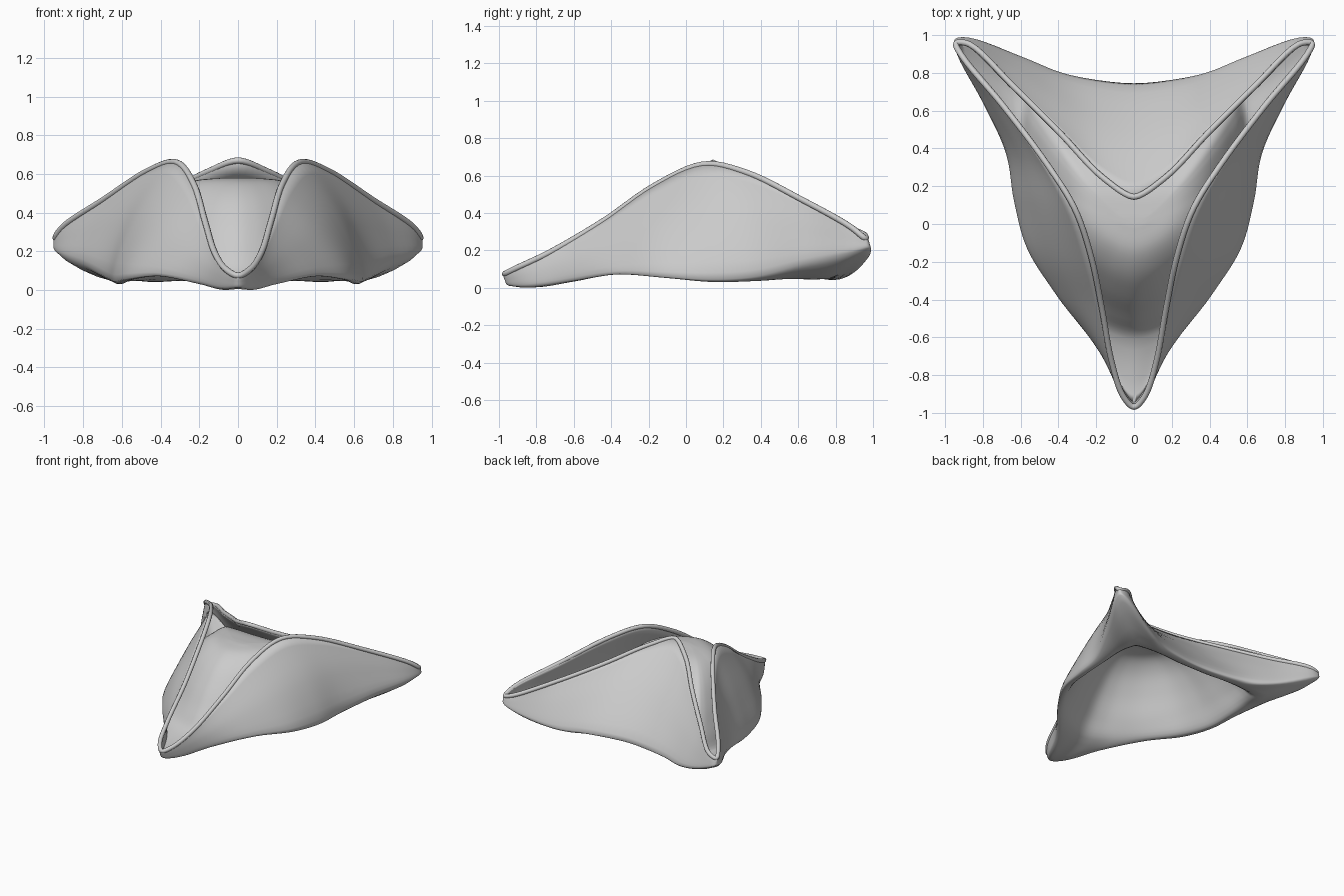
import bpy
from mathutils import Vector as V

if "Cube" in bpy.data.objects:
    bpy.data.objects.remove(bpy.data.objects["Cube"])

# Right-hand half outlines, front corner -> side -> rear corner -> back centre
RIM = [(0, -.98, .075), (.06, -.92, .105), (.12, -.74, .19), (.175, -.45, .36), (.235, -.18, .545),
       (.33, .09, .66), (.47, .32, .62), (.70, .63, .47), (.915, .89, .325), (.95, .965, .265),
       (.88, .96, .285), (.65, .74, .375), (.40, .49, .49), (.17, .25, .61), (0, .155, .67)]
FOLD = [(0, -.95, .012), (.07, -.88, .008), (.19, -.66, .035), (.42, -.36, .075), (.57, -.12, .06),
        (.635, .13, .045), (.67, .37, .06), (.79, .63, .13), (.93, .89, .19), (.945, .975, .21),
        (.87, .985, .18), (.58, .88, .08), (.38, .80, .065), (.18, .76, .06), (0, .745, .06)]
OPENING = [(0, -.60, .06), (.11, -.57, .06), (.22, -.5, .07), (.38, -.35, .08), (.53, -.1, .06),
           (.59, .15, .035), (.60, .38, .04), (.60, .55, .05), (.59, .65, .045), (.57, .70, .045),
           (.50, .71, .05), (.38, .71, .055), (.27, .70, .06), (.14, .69, .06), (0, .69, .06)]
# Crown profile: (scale of head opening, height)
CROWN = [(.88, .18), (.74, .34), (.58, .47), (.40, .54), (.16, .558), (.01, .56)]


def catmull(p0, p1, p2, p3, u):
    """Centripetal spline between p1 and p2."""
    d = lambda a, b: max((b - a).length, 1e-5) ** .5
    t1 = d(p0, p1)
    t2 = t1 + d(p1, p2)
    t3 = t2 + d(p2, p3)
    t = t1 + u * (t2 - t1)
    mix = lambda a, b, ta, tb: a.lerp(b, (t - ta) / (tb - ta))
    a1, a2, a3 = mix(p0, p1, 0, t1), mix(p1, p2, t1, t2), mix(p2, p3, t2, t3)
    return mix(mix(a1, a2, 0, t2), mix(a2, a3, t1, t3), t1, t2)


def smooth(pts, n, closed):
    out, m = [], len(pts)
    for i in range(m if closed else m - 1):
        if closed:
            q = [pts[(i + k) % m] for k in (-1, 0, 1, 2)]
        else:
            q = [pts[i - 1] if i else pts[0] * 2 - pts[1], pts[i], pts[i + 1],
                 pts[i + 2] if i + 2 < m else pts[-1] * 2 - pts[-2]]
        out += [catmull(*q, k / n) for k in range(n)]
    return out if closed else out + [pts[-1].copy()]


def loop(half):
    """Mirror a half outline into a closed smooth loop."""
    left = [(-x, y, z) for x, y, z in half[-2:0:-1]]
    return smooth([V(p) for p in half + left], 6, True)


rim, fold, opening = loop(RIM), loop(FOLD), loop(OPENING)

# One cross-section per column: rim, flap, fold, head opening, crown
columns = []
for r, f, o in zip(rim, fold, opening):
    out = V((f.x, f.y - .1, 0)).normalized()
    mid = r.lerp(f, .5) + out * .08 * max(r.z - f.z, 0)
    sec = [r, mid, f, o]
    for s, z in CROWN:
        sec.append(V((o.x * s, .1 - .1 * (1 - s) + (o.y - .1) * s ** 1.5, z)))
    columns.append(smooth(sec, 5, False))

n, m = len(columns), len(columns[0])
verts = [v for c in columns for v in c]
faces = []
for i in range(n):
    k = (i + 1) % n
    for j in range(m - 1):
        faces.append((i * m + j, i * m + j + 1, k * m + j + 1, k * m + j))
faces.append([i * m + m - 1 for i in range(n)][::-1])

# Hat body: folded brim and crown in one thickened sheet
mesh = bpy.data.meshes.new("hat_body")
mesh.from_pydata(verts, [], faces)
hat = bpy.data.objects.new("hat_body", mesh)
bpy.context.collection.objects.link(hat)
mesh.shade_smooth()
sol = hat.modifiers.new("thickness", 'SOLIDIFY')
sol.thickness = .02
sol.offset = -1

# Rolled bead along the brim edge, set slightly inside the flap
cu = bpy.data.curves.new("brim_bead", 'CURVE')
cu.dimensions = '3D'
cu.bevel_depth = .016
cu.bevel_resolution = 3
sp = cu.splines.new('POLY')
sp.points.add(n - 1)
for p, v in zip(sp.points, rim):
    inward = V((-v.x, .1 - v.y, 0)).normalized() * .012
    p.co = (*(v + inward), 1)
sp.use_cyclic_u = True
sp.use_smooth = True
bead = bpy.data.objects.new("brim_bead", cu)
bpy.context.collection.objects.link(bead)
